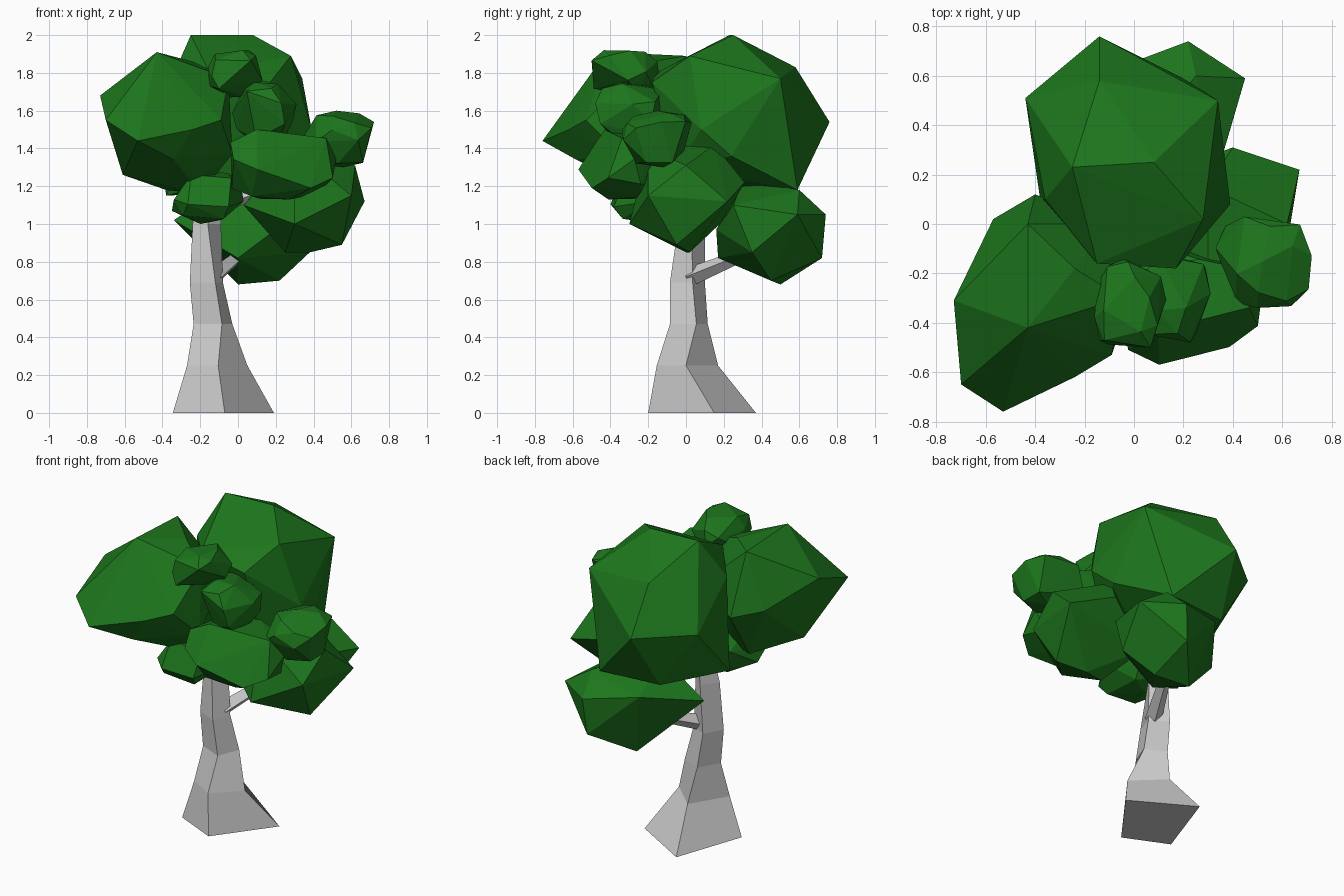
import bpy, bmesh, random
from mathutils import Vector, Euler

if "Cube" in bpy.data.objects:
    bpy.data.objects.remove(bpy.data.objects["Cube"])

green = bpy.data.materials.new("leaf_green")
green.diffuse_color = (0.012, 0.18, 0.012, 1)
green.use_nodes = True
green.node_tree.nodes["Principled BSDF"].inputs["Base Color"].default_value = green.diffuse_color


def add_object(name, bm, material=None):
    bmesh.ops.recalc_face_normals(bm, faces=bm.faces)
    mesh = bpy.data.meshes.new(name)
    bm.to_mesh(mesh)
    bm.free()
    if material:
        mesh.materials.append(material)
    obj = bpy.data.objects.new(name, mesh)
    bpy.context.collection.objects.link(obj)
    return obj


def loft(name, rings):
    """Skin a stack of four-sided rings and cap both ends."""
    bm = bmesh.new()
    loops = [[bm.verts.new(p) for p in ring] for ring in rings]
    for a, b in zip(loops, loops[1:]):
        for i in range(4):
            j = (i + 1) % 4
            bm.faces.new((a[i], a[j], b[j], b[i]))
    bm.faces.new(loops[0])
    bm.faces.new(loops[-1])
    return add_object(name, bm)


def branch(name, start, end, r0, r1):
    start, end = Vector(start), Vector(end)
    rot = (end - start).to_track_quat('Z', 'Y')
    square = [(1, 0, 0), (0, 1, 0), (-1, 0, 0), (0, -1, 0)]
    loft(name, [[c + rot @ (Vector(s) * r) for s in square]
                for c, r in ((start, r0), (end, r1))])


def faceted_clump(name, corners):
    """Large leaf mass: convex facets around a few corner points."""
    bm = bmesh.new()
    for c in corners:
        bm.verts.new(c)
    bmesh.ops.convex_hull(bm, input=bm.verts)
    loose = [v for v in bm.verts if not v.link_faces]
    bmesh.ops.delete(bm, geom=loose, context='VERTS')
    add_object(name, bm, green)


def round_clump(name, low, high, seed):
    """Small leaf mass: irregular, slightly boxy ball fitted to a box."""
    rng = random.Random(seed)
    bm = bmesh.new()
    bmesh.ops.create_icosphere(bm, subdivisions=2, radius=1)
    turn = Euler([rng.uniform(0, 6.28) for _ in range(3)]).to_matrix()
    pts = [turn @ v.co for v in bm.verts]
    bm.free()
    pts = [[(1 if c > 0 else -1) * abs(c) ** 0.85 for c in p] for p in rng.sample(pts, 20)]
    lo = [min(p[i] for p in pts) for i in range(3)]
    hi = [max(p[i] for p in pts) for i in range(3)]
    faceted_clump(name, [[low[i] + (p[i] - lo[i]) / (hi[i] - lo[i]) * (high[i] - low[i])
                          for i in range(3)] for p in pts])


# Trunk: height, then front, right, back and left corners
trunk = [
    (0.00, (-.07, -.20), (.19, .15), (-.19, .37), (-.345, -.075)),
    (0.25, (-.105, -.155), (.05, .00), (-.13, .17), (-.27, -.06)),
    (0.47, (-.085, -.085), (-.03, .055), (-.16, .115), (-.235, -.02)),
    (0.69, (-.12, -.085), (-.08, .035), (-.19, .10), (-.255, -.02)),
    (1.00, (-.16, -.04), (-.09, .03), (-.17, .10), (-.24, .00)),
    (1.25, (-.15, .00), (-.10, .04), (-.15, .09), (-.20, .04)),
]
loft("trunk", [[(x, y, z) for x, y in ring] for z, *ring in trunk])

# Branches
branch("back_branch", (-.13, .02, .72), (.04, .36, .86), .05, .03)
branch("right_branch", (-.15, .03, 1.08), (.22, .02, 1.2), .04, .025)

# Large leaf masses
faceted_clump("crown_back", [
    (-.14, .76, 1.54), (-.44, .51, 1.55), (.34, .50, 1.77), (-.25, .23, 2.0),
    (.08, .25, 2.0), (-.14, .58, 1.83), (.28, .02, 1.89), (.17, -.18, 1.75),
    (-.15, -.16, 1.8), (.39, .08, 1.5), (.2, .59, 1.18), (-.2, .55, 1.18),
    (-.38, .10, 1.15), (.2, -.05, 1.3), (-.36, .10, 1.75), (.36, .24, 1.36)])
faceted_clump("crown_left", [
    (-.73, -.31, 1.68), (-.43, -.42, 1.91), (-.70, -.65, 1.55), (-.53, -.76, 1.44),
    (-.61, -.33, 1.26), (-.34, -.58, 1.34), (-.05, -.30, 1.77), (-.09, -.53, 1.55),
    (-.03, -.35, 1.37), (-.57, .02, 1.55), (-.40, .12, 1.5), (-.2, -.2, 1.16),
    (-.38, -.1, 1.18), (-.1, 0, 1.6), (-.24, -.62, 1.5), (-.43, 0, 1.89),
    (-.24, -.18, 1.86)])
faceted_clump("crown_right", [
    (.67, .22, 1.12), (.62, 0, 1.31), (.55, -.05, .89), (.40, .31, 1.22),
    (.25, 0, .85), (.38, .02, .85), (.30, -.30, 1.0), (.03, -.1, 1.1),
    (.3, -.2, 1.4), (.3, .15, 1.42), (.6, -.2, 1.15), (.1, .2, 1.02)])
faceted_clump("crown_low_back", [
    (0, .5, .68), (.22, .45, .7), (.38, .35, .85), (.45, .59, 1.05),
    (.22, .74, 1.05), (.2, .72, .82), (.2, .16, .97), (-.34, .3, 1.02),
    (-.1, .62, 1.1), (.1, .4, 1.22), (.35, .25, 1.1), (0, .17, .82),
    (.25, .6, 1.18), (-.05, .3, 1.22)])

# Small leaf masses
for i, (name, low, high) in enumerate([
    ("clump_front", (-.04, -.57, 1.13), (.52, -.10, 1.50)),
    ("clump_right", (.33, -.34, 1.30), (.72, .03, 1.60)),
    ("clump_middle", (-.03, -.48, 1.45), (.31, -.10, 1.75)),
    ("clump_top", (-.16, -.50, 1.67), (.13, -.14, 1.92)),
    ("clump_low_front", (-.35, -.40, 1.00), (.03, -.02, 1.28)),
]):
    round_clump(name, low, high, i + 3)
